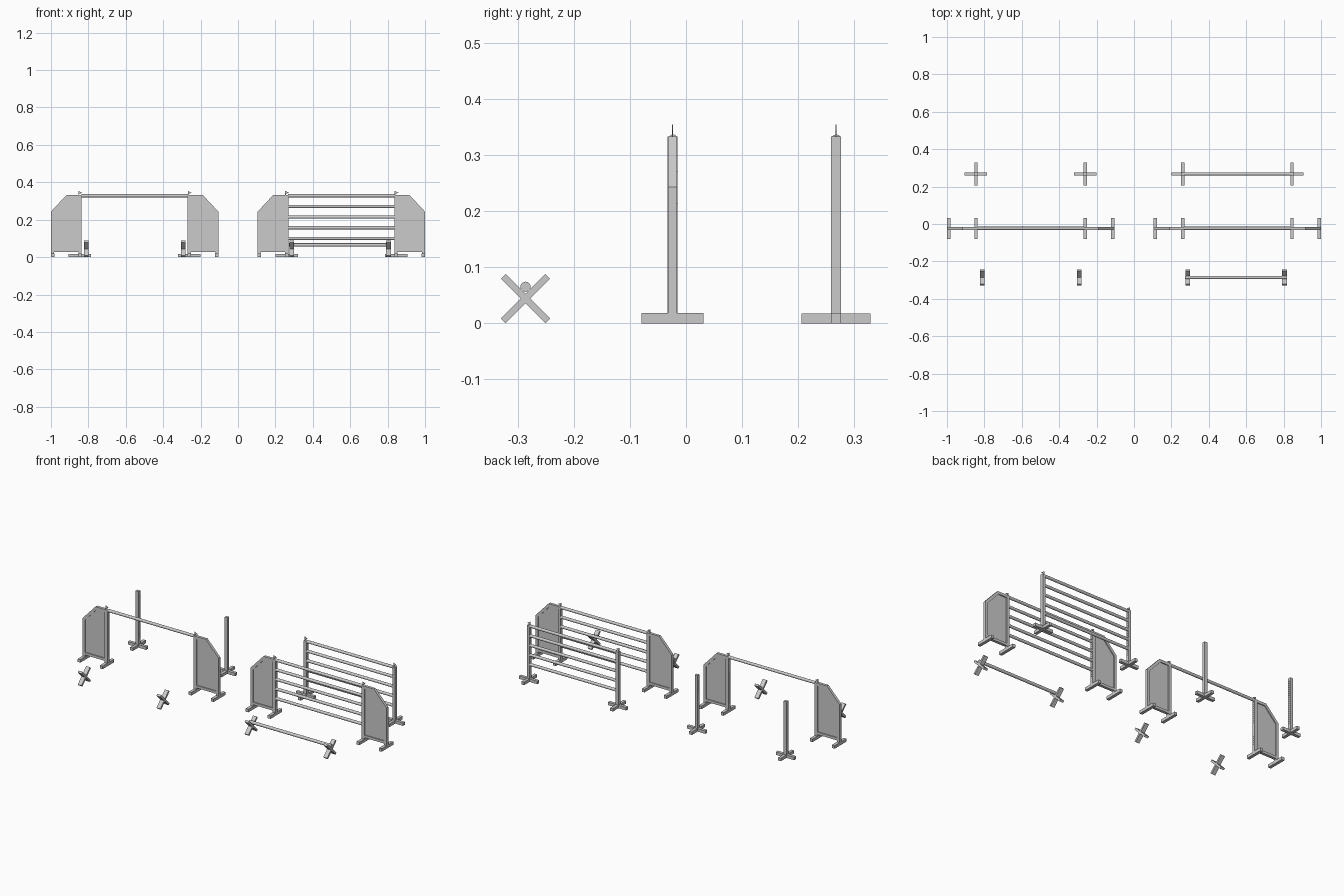
import bpy, bmesh
from math import pi
from mathutils import Matrix, Vector

if "Cube" in bpy.data.objects:
    bpy.data.objects.remove(bpy.data.objects["Cube"])

POST_W = 0.018
POST_H = 0.333
HALF = 0.2925            # half distance between the two posts of a jump
LEVELS = [0.328, 0.271, 0.214, 0.157, 0.100]


def finish(bm, name):
    bmesh.ops.recalc_face_normals(bm, faces=bm.faces[:])
    me = bpy.data.meshes.new(name)
    bm.to_mesh(me)
    bm.free()
    ob = bpy.data.objects.new(name, me)
    bpy.context.collection.objects.link(ob)
    return ob


def box(name, centre, size, tilt=0.0):
    bm = bmesh.new()
    m = (Matrix.Translation(centre) @ Matrix.Rotation(tilt, 4, 'X')
         @ Matrix.Diagonal((*size, 1)))
    bmesh.ops.create_cube(bm, size=1, matrix=m)
    return finish(bm, name)


def prism(name, pts, y, thick):
    """Extrude an (x, z) outline along y, centred on y."""
    bm = bmesh.new()
    f = bm.faces.new([bm.verts.new((px, y - thick / 2, pz)) for px, pz in pts])
    r = bmesh.ops.extrude_face_region(bm, geom=[f])
    vs = [g for g in r['geom'] if isinstance(g, bmesh.types.BMVert)]
    bmesh.ops.translate(bm, verts=vs, vec=(0, thick, 0))
    return finish(bm, name)


def rail(name, x0, x1, y, z, r=0.0085):
    """Round pole along x."""
    bm = bmesh.new()
    m = Matrix.Translation(((x0 + x1) / 2, y, z)) @ Matrix.Rotation(pi / 2, 4, 'Y')
    bmesh.ops.create_cone(bm, cap_ends=True, segments=24, radius1=r, radius2=r,
                          depth=x1 - x0, matrix=m)
    for f in bm.faces:
        f.smooth = len(f.verts) == 4
    for e in bm.edges:
        e.smooth = all(len(f.verts) == 4 for f in e.link_faces)
    return finish(bm, name)


def post(name, x, y, inward):
    """Square post with a row of cup holes on its inner face."""
    ob = box(name, (x, y, POST_H / 2), (POST_W, POST_W, POST_H))
    bm = bmesh.new()
    for i in range(22):
        m = (Matrix.Translation((x + inward * POST_W / 2, y, 0.06 + i * 0.012))
             @ Matrix.Rotation(pi / 2, 4, 'Y'))
        bmesh.ops.create_cone(bm, cap_ends=True, segments=8, radius1=0.0022,
                              radius2=0.0022, depth=0.008, matrix=m)
    cutter = finish(bm, name + "_hole_cutter")
    cutter.hide_render = True
    cutter.display_type = 'WIRE'
    mod = ob.modifiers.new("holes", 'BOOLEAN')
    mod.operation = 'DIFFERENCE'
    mod.solver = 'EXACT'
    mod.object = cutter


def flag(x, y):
    prism("flag", [(x - 0.008, 0.330), (x - 0.008, 0.354), (x + 0.012, 0.344),
                   (x - 0.004, 0.338), (x - 0.004, 0.330)], y, 0.002)


def poles(cx, y, levels):
    for z in levels:
        rail("jump_pole", cx - HALF + 0.008, cx + HALF - 0.008, y + 0.0008, z)


def wing(cx, s, y):
    """Wing standard: post, sloped frame, panel and two feet."""
    x = cx + s * HALF

    def place(pts):
        return [(x + s * u, z) for u, z in pts]

    post("wing_post", x, y, -s)
    prism("wing_frame", place([(.155, .016), (.155, .243), (.071, .333), (.009, .333),
                               (.009, .317), (.064, .317), (.139, .236), (.139, .016)]),
          y, 0.016)
    prism("wing_bottom_rail", place([(.009, .027), (.139, .027), (.139, .042), (.009, .042)]),
          y, 0.016)
    prism("wing_panel", place([(.008, .036), (.145, .036), (.145, .238), (.067, .322),
                               (.008, .322)]), y, 0.005)
    for u in (0, 0.146):
        box("wing_foot", (x + s * u, y, 0.009), (POST_W, 0.110, 0.018))
    flag(x, y)


def plain_standard(cx, s, y, with_flag):
    """Single post on a crossed foot."""
    x = cx + s * HALF
    post("standard_post", x, y, -s)
    box("standard_foot_lengthways", (x, y, 0.0088), (POST_W, 0.123, 0.0176))
    for k in (-1, 1):
        box("standard_foot_crossways", (x + k * 0.0345, y, 0.0088), (0.051, POST_W, 0.0176))
    if with_flag:
        flag(x, y)


def cavaletti_cross(x, y):
    """Two boards crossed as an X."""
    for t in (-1, 1):
        box("cross_board", (x, y, 0.044), (0.0255 - 0.0005 * (t > 0), 0.112, 0.012), t * pi / 4)


# Left group has bare standards, right group is fully set with poles
for cx, full in ((-0.5525, False), (0.5525, True)):
    for s in (-1, 1):
        wing(cx, s, -0.024)
        plain_standard(cx, s, 0.267, full)
        cavaletti_cross((0.546 if full else -0.552) + s * 0.259, -0.286)
    poles(cx, -0.024, LEVELS if full else LEVELS[:1])
    if full:
        poles(cx, 0.267, LEVELS)
        rail("ground_pole", 0.274, 0.818, -0.286, 0.0652, 0.009)
